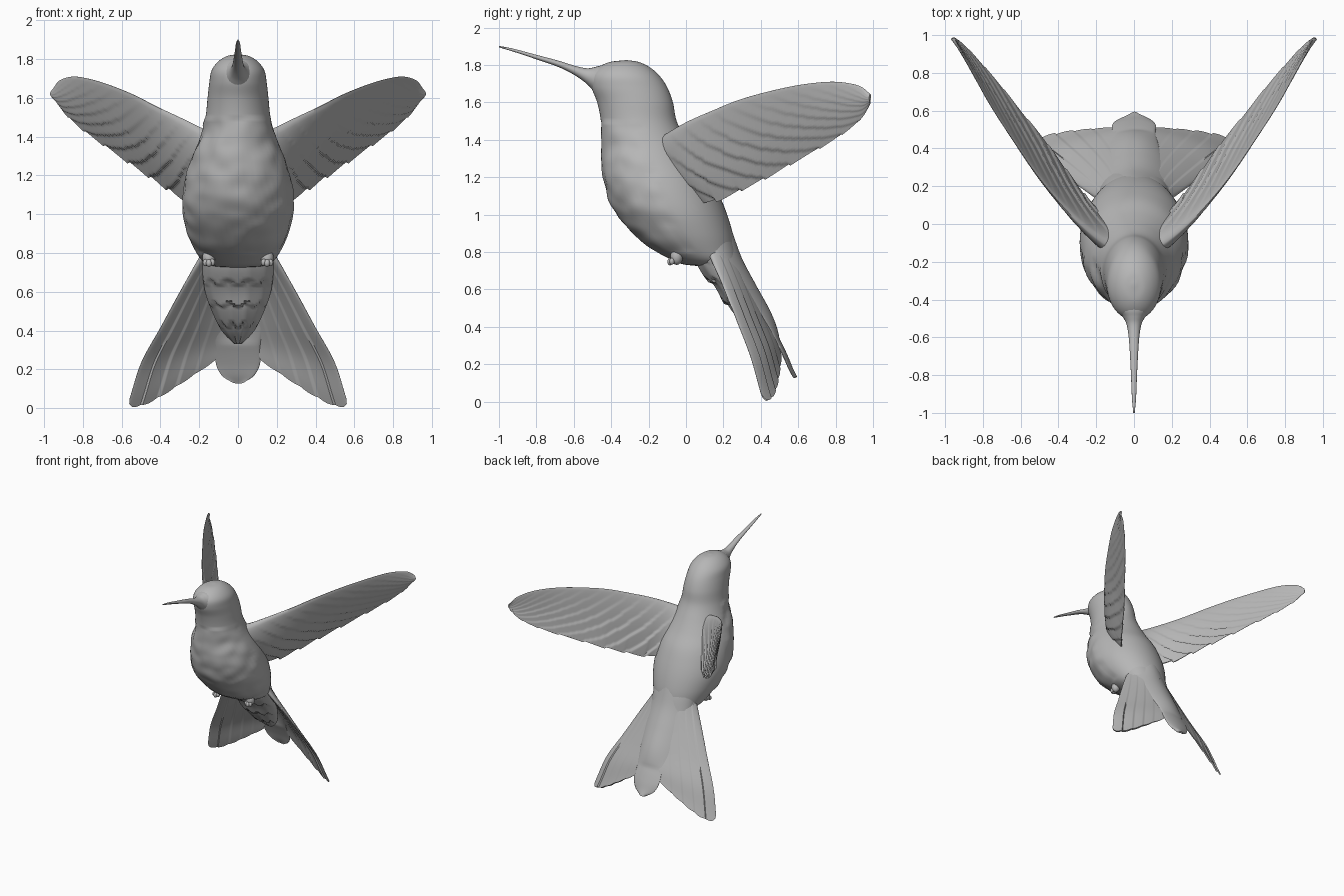
import bpy, bmesh, math
from mathutils import Vector, noise

if "Cube" in bpy.data.objects:
    bpy.data.objects.remove(bpy.data.objects["Cube"])

grey = bpy.data.materials.new("plain grey")
grey.diffuse_color = (0.47, 0.47, 0.47, 1)
grey.use_nodes = True
grey.node_tree.nodes["Principled BSDF"].inputs["Base Color"].default_value = grey.diffuse_color


def curve(points, f):
    """Smooth value through the points, f from 0 to 1."""
    pts = [Vector(p) for p in points]
    x = min(max(f, 0), 1) * (len(pts) - 1)
    i = min(int(x), len(pts) - 2)
    u = x - i
    b, c = pts[i], pts[i + 1]
    a = pts[i - 1] if i else b * 2 - c
    d = pts[i + 2] if i + 2 < len(pts) else c * 2 - b
    return (b * 2 + (c - a) * u + (a * 2 - b * 5 + c * 4 - d) * u * u
            + (b * 3 - a - c * 3 + d) * u ** 3) * 0.5


def loft(name, rings, angle=40):
    """Skin closed rings of points and cap both ends."""
    bm = bmesh.new()
    rows = [[bm.verts.new(p) for p in r] for r in rings]
    n = len(rows[0])
    for a, b in zip(rows, rows[1:]):
        for j in range(n):
            k = (j + 1) % n
            bm.faces.new((a[j], a[k], b[k], b[j]))
    bm.faces.new(rows[0])
    bm.faces.new(rows[-1])
    bmesh.ops.recalc_face_normals(bm, faces=bm.faces)
    me = bpy.data.meshes.new(name)
    bm.to_mesh(me)
    bm.free()
    me.materials.append(grey)
    ob = bpy.data.objects.new(name, me)
    bpy.context.collection.objects.link(ob)
    bpy.ops.object.select_all(action='DESELECT')
    ob.select_set(True)
    bpy.context.view_layer.objects.active = ob
    bpy.ops.object.shade_smooth_by_angle(angle=math.radians(angle))
    return ob


def column(name, sections, steps, n=40, shingle=0, lump=0):
    """Upright loft; sections are (z, front y, back y, half width)."""
    rings = []
    for i in range(steps + 1):
        z, y0, y1, w = curve(sections, i / steps)
        ring = []
        for j in range(n):
            a = math.tau * j / n
            grow = shingle * ((z * 9 + 0.3 * abs(math.sin(a * 5))) % 1) * max(0, -math.sin(a))
            p = Vector(((w - grow) * math.cos(a),
                        (y0 + y1) / 2 + ((y1 - y0) / 2 - grow) * math.sin(a), z))
            if lump and p.y < (y0 + y1) / 2 and 0.8 < z < 1.5:
                p += Vector((math.cos(a), math.sin(a), 0)) * lump * noise.noise(p * 11)
            ring.append(p)
        rings.append(ring)
    return loft(name, rings)


def sheet(name, edge_a, edge_b, side, thick, ripple, stretch, ns=60, nt=40):
    """Thin feathered surface between two edges; side mirrors it in x."""
    rings = []
    for i in range(ns + 1):
        s = i / ns
        a, b = curve(edge_a, s), curve(edge_b, s)
        s0, s1 = max(s - .03, 0), min(s + .03, 1)
        along = ((curve(edge_a, s1) + curve(edge_b, s1)) - (curve(edge_a, s0) + curve(edge_b, s0))).normalized()
        normal = along.cross(b - a).normalized()
        top, low = [], []
        for j in range(nt + 1):
            t = j / nt
            da, dl = stretch(s, t)
            p = a.lerp(b, t + da) + along * dl + normal * ripple(s, t)
            h = normal * thick(s) * (math.sqrt(max(t, 0)) * (1 - t) * 2.2 + 0.08)
            top.append(p + h)
            low.append(p - h)
        ring = top + low[::-1]
        rings.append([Vector((p.x * side, p.y, p.z)) for p in ring])
    return loft(name, rings, 50)


# Head, breast and belly
column("body", [
    (1.825, -.33, -.31, .01), (1.815, -.41, -.25, .06), (1.785, -.47, -.19, .105),
    (1.74, -.505, -.14, .137), (1.68, -.505, -.10, .148), (1.60, -.475, -.07, .157),
    (1.50, -.455, -.05, .168), (1.40, -.452, .0, .195), (1.30, -.452, .06, .235),
    (1.20, -.445, .13, .268), (1.10, -.42, .18, .285), (1.00, -.37, .22, .285),
    (.90, -.285, .25, .26), (.82, -.19, .265, .225), (.76, -.08, .27, .185),
    (.735, -.02, .26, .14), (.725, .06, .22, .07)], 110, 56, lump=.012)

# Undertail feathers
column("undertail_coverts", [
    (1.0, -.1, .2, .2), (.85, -.02, .26, .19), (.72, .05, .30, .185), (.6, .15, .35, .17),
    (.5, .22, .41, .135), (.4, .32, .45, .085), (.33, .42, .47, .02)], 70, 60, shingle=.022)

# Bill: (y, centre z, half width, half height)
bill = [(-.36, 1.70, .10, .10), (-.45, 1.712, .085, .085), (-.49, 1.722, .06, .066), (-.53, 1.74, .04, .042),
        (-.59, 1.768, .029, .026), (-.68, 1.805, .022, .017), (-.80, 1.842, .016, .012),
        (-.92, 1.878, .011, .008), (-1.0, 1.898, .004, .004)]
rings = []
for i in range(41):
    s = i / 40
    yz = curve([(b[0], b[1], 0) for b in bill], s)
    wh = curve([(b[2], b[3], 0) for b in bill], s)
    rings.append([Vector((wh.x * math.cos(math.tau * k / 20), yz.x,
                          yz.y + wh.y * math.sin(math.tau * k / 20))) for k in range(20)])
loft("bill", rings)

# Wings: leading and trailing edges from shoulder to tip
lead = [(.03, -.18, 1.38), (.17, -.10, 1.435), (.30, .01, 1.498), (.42, .14, 1.555), (.53, .28, 1.612),
        (.645, .45, 1.66), (.755, .62, 1.695), (.85, .79, 1.71), (.92, .92, 1.69), (.954, .985, 1.645)]
trail = [(.06, .0, 1.08), (.20, .09, 1.06), (.285, .19, 1.075), (.38, .32, 1.135), (.475, .45, 1.20),
         (.59, .59, 1.28), (.71, .74, 1.365), (.81, .855, 1.44), (.89, .94, 1.515), (.945, .985, 1.59)]


def wing_phase(s, t):
    return (s * 15 - t * 6 * (0.3 + s)) % 1


def wing_ripple(s, t):
    camber = -0.012 * math.sin(math.pi * t)
    return camber + 0.013 * min(1, t * 1.6) * min(1, 5 * s) * (wing_phase(s, t) - .5) * (1.15 - s)


def wing_stretch(s, t):
    return -0.035 * t ** 4 * wing_phase(s, 1) * (1 - .5 * s), 0.008 * s ** 8 * math.sin(math.pi * t)


# Tail fans: outer and inner edges from rump to tip
outer = [(.14, .10, .86), (.20, .135, .77), (.29, .20, .62), (.40, .28, .42), (.50, .35, .24), (.562, .405, .05)]
inner = [(.0, .24, .90), (.015, .29, .78), (.03, .36, .62), (.06, .43, .46), (.09, .485, .335), (.115, .51, .25)]


def fan_ripple(s, t):
    return s * (0.014 * ((t * 5) % 1 - .5) * (1 - t)) + 0.008 * math.sin(math.pi * t)


def fan_stretch(s, t):
    scallop = 0.008 * abs(math.sin(math.pi * t * 5))
    return 0, s ** 3 * (0.08 * math.sin(math.pi * t ** .55) + scallop)


for side, label in ((1, "left"), (-1, "right")):
    sheet(label + "_wing", lead, trail, side, lambda s: .008 + .075 * (1 - s) ** 4,
          wing_ripple, wing_stretch, 120, 40)
    sheet(label + "_tail_fan", outer, inner, side, lambda s: .008 + .03 * (1 - s) ** 2,
          fan_ripple, fan_stretch, 40, 50)
    # Tucked feet: a knuckle with three short toes
    for k, (dx, y, z, r) in enumerate([(0, -.05, .775, .034), (-.018, -.08, .752, .014),
                                       (0, -.085, .748, .015), (.018, -.075, .75, .014)]):
        bpy.ops.mesh.primitive_uv_sphere_add(segments=16, ring_count=10, radius=r,
                                             location=(side * (.15 + dx), y, z))
        foot = bpy.context.object
        foot.name = f"{label}_foot_{k}"
        foot.scale = (1, 1, 1.3)
        foot.data.materials.append(grey)
        bpy.ops.object.shade_smooth()

# Arched rump narrowing into the middle tail feathers
half = [(.17, .06, 1.0), (.185, .13, .86), (.19, .205, .72), (.17, .305, .58), (.135, .41, .44),
        (.115, .48, .325), (.115, .525, .235), (.085, .553, .17), (.03, .573, .132)]


def rump_arch(s, t):
    return (.012 + .12 * max(0, 1 - s / .62) ** .8) * math.sin(math.pi * t) ** .9


sheet("rump_and_middle_tail", half, [(-x, y, z) for x, y, z in half], 1, lambda s: .008 + .012 * (1 - s),
      rump_arch, lambda s, t: (0, s ** 4 * .01 * math.sin(math.pi * t)), 60, 32)
